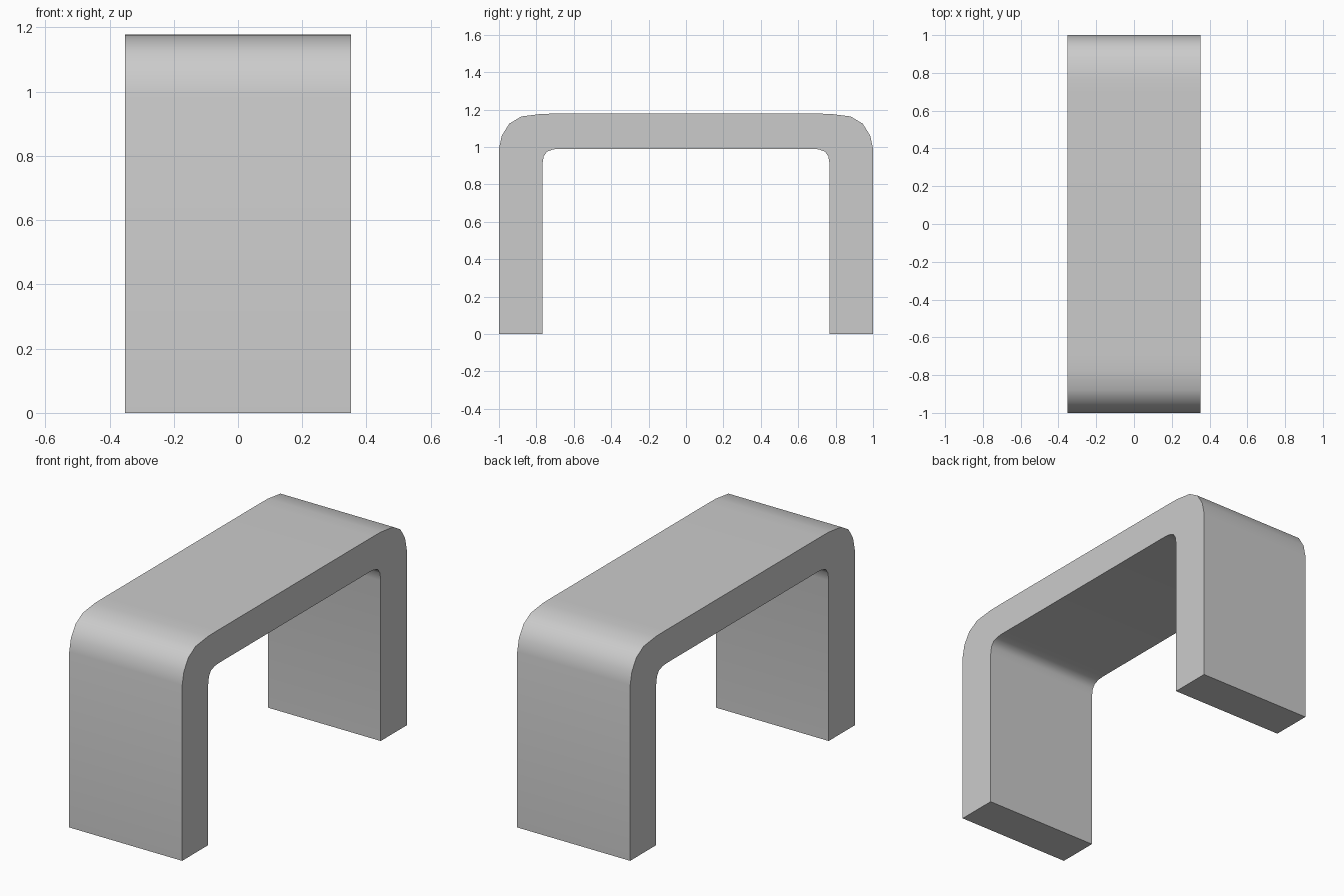
import bpy, bmesh, math

if "Cube" in bpy.data.objects:
    bpy.data.objects.remove(bpy.data.objects["Cube"])

HALF_WIDTH = 0.352

# Right half of the arch profile (y, z): outer leg and corner, then inner corner and leg
outer = [(1.0, 0.0), (1.0, 0.99), (0.985, 1.06), (0.945, 1.124),
         (0.88, 1.163), (0.77, 1.177), (0.69, 1.178)]
inner = [(0.675, 0.99), (0.71, 0.987), (0.743, 0.975),
         (0.761, 0.95), (0.768, 0.905), (0.768, 0.0)]


def mirror(points):
    return [(-y, z) for y, z in reversed(points)]


# Closed loop: right outer, left outer, left inner, right inner
profile = outer + mirror(outer) + mirror(inner) + inner

# Extrude the profile across the width
bm = bmesh.new()
face = bm.faces.new([bm.verts.new((-HALF_WIDTH, y, z)) for y, z in profile])
result = bmesh.ops.extrude_face_region(bm, geom=[face], use_keep_orig=True)
moved = [v for v in result["geom"] if isinstance(v, bmesh.types.BMVert)]
bmesh.ops.translate(bm, verts=moved, vec=(2 * HALF_WIDTH, 0, 0))
bmesh.ops.recalc_face_normals(bm, faces=bm.faces)

mesh = bpy.data.meshes.new("bent_table")
bm.to_mesh(mesh)
bm.free()
table = bpy.data.objects.new("bent_table", mesh)
bpy.context.collection.objects.link(table)

# Smooth corners, sharp side edges
bpy.context.view_layer.objects.active = table
table.select_set(True)
bpy.ops.object.shade_smooth_by_angle(angle=math.radians(40))
